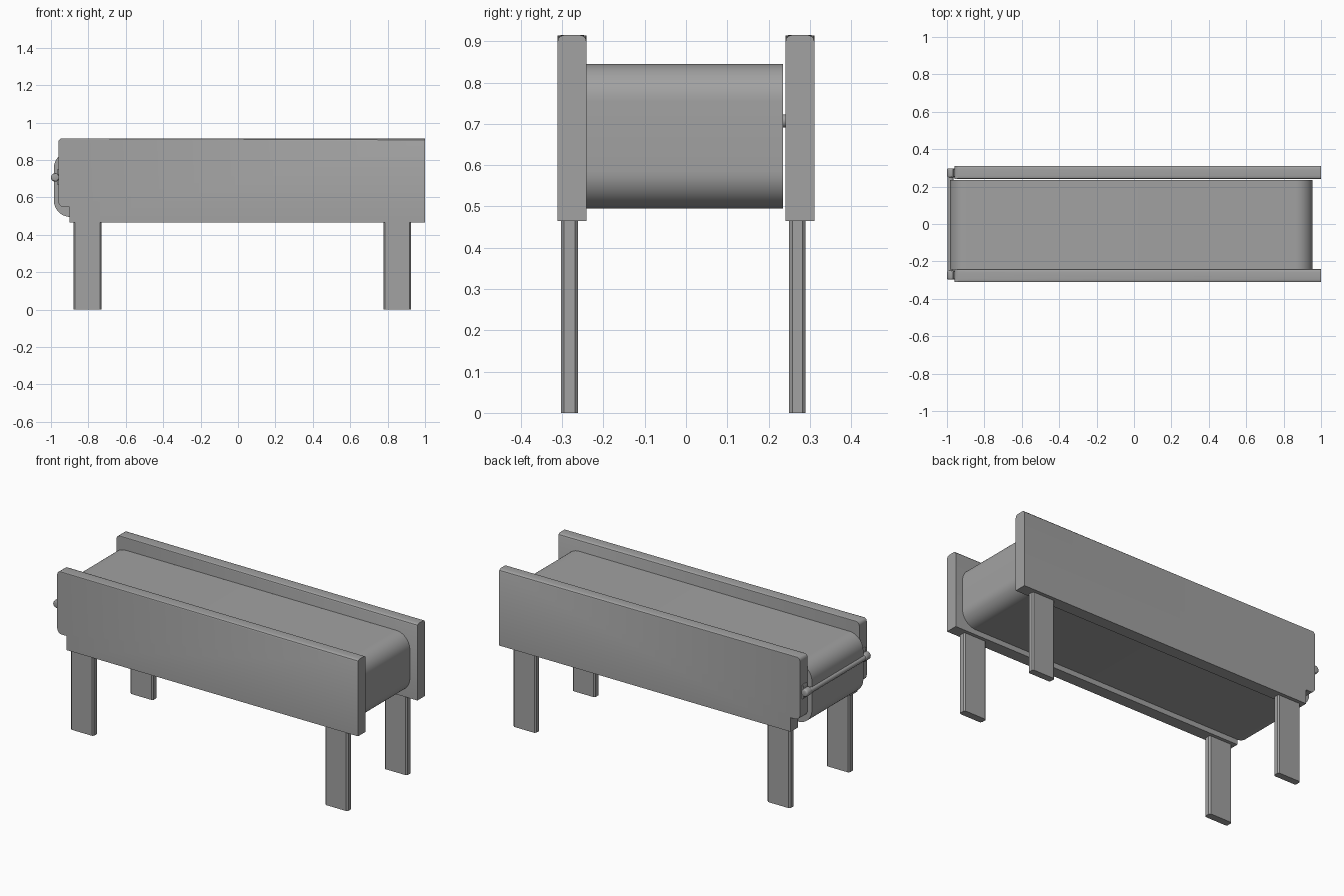
import bpy, bmesh, math
from mathutils import Matrix, Vector

if "Cube" in bpy.data.objects:
    bpy.data.objects.remove(bpy.data.objects["Cube"])

grey = bpy.data.materials.new("machine grey")
grey.diffuse_color = (0.36, 0.36, 0.36, 1)
grey.use_nodes = True
grey.node_tree.nodes["Principled BSDF"].inputs["Base Color"].default_value = grey.diffuse_color


def finish(name, bm, smooth=True):
    bmesh.ops.recalc_face_normals(bm, faces=bm.faces)
    me = bpy.data.meshes.new(name)
    bm.to_mesh(me)
    bm.free()
    me.materials.append(grey)
    ob = bpy.data.objects.new(name, me)
    bpy.context.collection.objects.link(ob)
    if smooth:
        bpy.ops.object.select_all(action='DESELECT')
        ob.select_set(True)
        bpy.context.view_layer.objects.active = ob
        bpy.ops.object.shade_smooth_by_angle(angle=math.radians(30))
    return ob


def extrude_profile(points, y0, y1):
    """Extrude an outline in the xz plane from y0 to y1."""
    bm = bmesh.new()
    face = bm.faces.new([bm.verts.new((x, y0, z)) for x, z in points])
    res = bmesh.ops.extrude_face_region(bm, geom=[face])
    verts = [g for g in res["geom"] if isinstance(g, bmesh.types.BMVert)]
    bmesh.ops.translate(bm, verts=verts, vec=(0, y1 - y0, 0))
    return bm


def arc(cx, cz, r, a0, a1, n):
    return [(cx + r * math.cos(math.radians(a0 + (a1 - a0) * i / n)),
             cz + r * math.sin(math.radians(a0 + (a1 - a0) * i / n))) for i in range(n + 1)]


def rounded_rect(x0, x1, z0, z1, r, n):
    return (arc(x1 - r, z1 - r, r, 0, 90, n) + arc(x0 + r, z1 - r, r, 90, 180, n)
            + arc(x0 + r, z0 + r, r, 180, 270, n) + arc(x1 - r, z0 + r, r, 270, 360, n))


def cylinder(name, x, y0, y1, z, r, sides=20, bevel=0):
    bm = bmesh.new()
    m = Matrix.Translation((x, (y0 + y1) / 2, z)) @ Matrix.Rotation(math.pi / 2, 4, 'X')
    bmesh.ops.create_cone(bm, cap_ends=True, segments=sides, radius1=r, radius2=r,
                          depth=y1 - y0, matrix=m)
    if bevel:
        rim = [e for e in bm.edges if abs(e.verts[0].co.y - e.verts[1].co.y) < 1e-5]
        bmesh.ops.bevel(bm, geom=rim, offset=bevel, segments=3, profile=0.5, affect='EDGES')
    return finish(name, bm)


# Side panels: notched and rounded at the roller end, eased along the top
outline = ([(1.0, 0.465), (1.0, 0.915)] + arc(-0.94, 0.895, 0.02, 90, 180, 4)
           + arc(-0.93, 0.578, 0.03, 180, 270, 5) + [(-0.90, 0.548), (-0.90, 0.465)])
for name, y0, y1 in (("front_side_panel", -0.311, -0.241), ("back_side_panel", 0.241, 0.311)):
    bm = extrude_profile(outline, y0, y1)
    top = [e for e in bm.edges if all(v.co.z > 0.91 for v in e.verts)
           and abs(e.verts[0].co.x - e.verts[1].co.x) > 1.0]
    bmesh.ops.bevel(bm, geom=top, offset=0.016, segments=3, profile=0.5, affect='EDGES')
    finish(name, bm)

# Belt loop
finish("belt", extrude_profile(rounded_rect(-0.985, 0.955, 0.495, 0.845, 0.09, 12),
                               -0.243, 0.235))

# Legs: flat posts with chamfered upright edges
for side, y0, y1 in (("front", -0.303, -0.261), ("back", 0.25, 0.29)):
    for end, x0, x1 in (("left", -0.88, -0.73), ("right", 0.777, 0.925)):
        bm = extrude_profile([(x0, 0), (x1, 0), (x1, 0.47), (x0, 0.47)], y0, y1)
        upright = [e for e in bm.edges if abs(e.verts[0].co.z - e.verts[1].co.z) > 0.4]
        bmesh.ops.bevel(bm, geom=upright, offset=0.008, segments=1, affect='EDGES')
        finish(f"{side}_{end}_leg", bm, smooth=False)

# Pull bar across the roller end, with end knobs and mounting plates
cylinder("end_bar", -0.981, -0.26, 0.26, 0.707, 0.016)
for side, s in (("front", -1), ("back", 1)):
    y = 0.273 * s
    cylinder(f"{side}_bar_knob", -0.977, y - 0.025, y + 0.025, 0.707, 0.023, bevel=0.01)
    bm = extrude_profile(rounded_rect(-0.969, -0.955, 0.668, 0.75, 0.006, 3), y - 0.02, y + 0.02)
    finish(f"{side}_bar_mount", bm)
